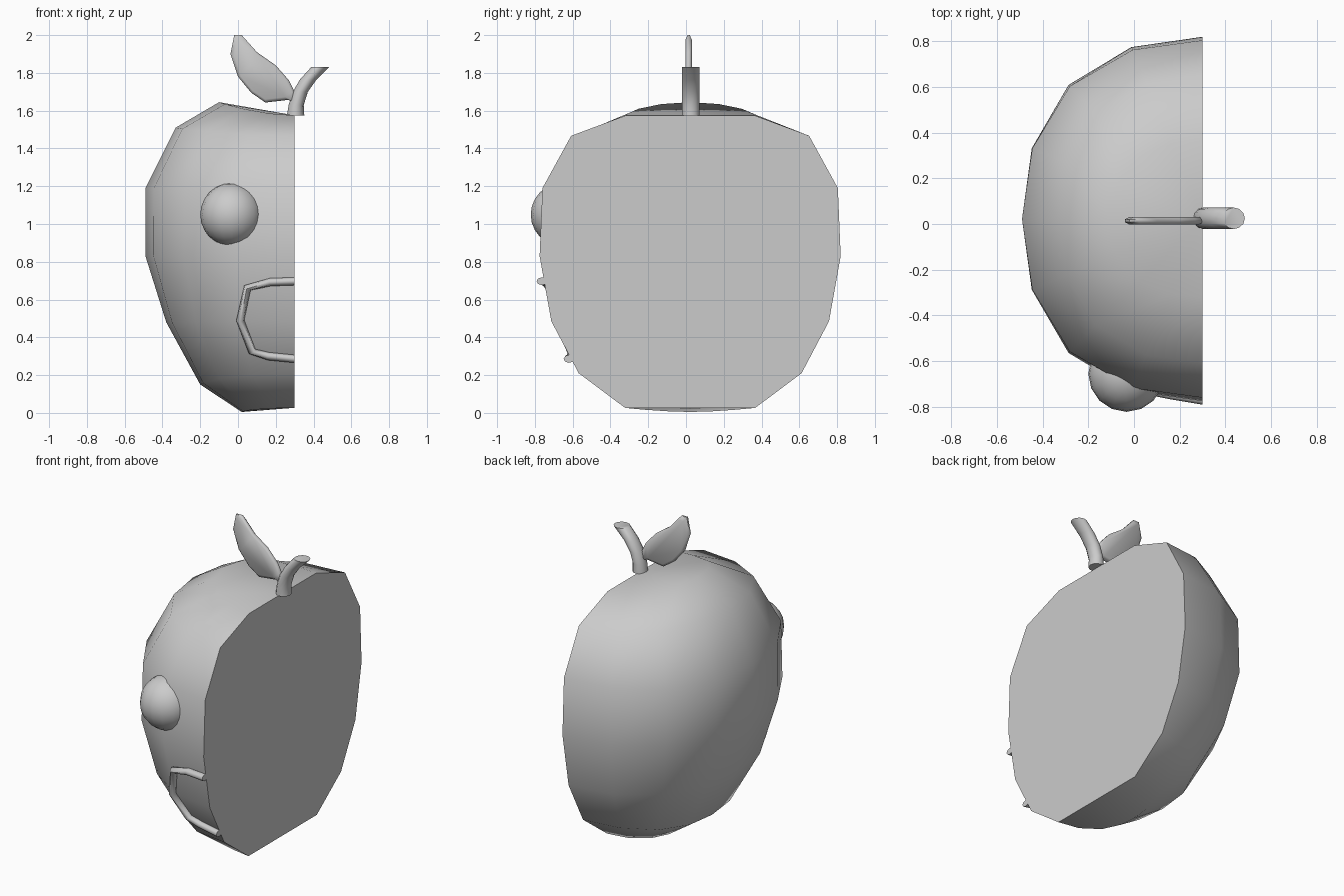
import bpy, bmesh, math
from mathutils import Vector
from mathutils.bvhtree import BVHTree

if "Cube" in bpy.data.objects:
    bpy.data.objects.remove(bpy.data.objects["Cube"])

CX, CY = 0.30, 0.022   # axis of the fruit, lying on the cut plane


def finish(bm, name, angle=40):
    bmesh.ops.recalc_face_normals(bm, faces=bm.faces)
    me = bpy.data.meshes.new(name)
    bm.to_mesh(me)
    ob = bpy.data.objects.new(name, me)
    bpy.context.collection.objects.link(ob)
    smooth(ob, angle)
    return ob


def smooth(ob, angle):
    bpy.ops.object.select_all(action='DESELECT')
    ob.select_set(True)
    bpy.context.view_layer.objects.active = ob
    bpy.ops.object.shade_smooth_by_angle(angle=math.radians(angle))


def bridge(bm, rings, closed):
    for a, b in zip(rings, rings[1:]):
        n = len(a)
        for i in range(n if closed else n - 1):
            j = (i + 1) % n
            bm.faces.new((a[i], a[j], b[j], b[i]))


# Half fruit body: (radius, z) at the cut, (radius, z) at the far side
levels = [(.345, .027, .28, .005), (.59, .21, .50, .15), (.735, .485, .68, .48),
          (.797, .83, .79, .83), (.782, 1.19, .79, 1.19),
          (.63, 1.467, .63, 1.51), (.34, 1.575, .40, 1.645)]
bm = bmesh.new()
rings = []
for r0, z0, r1, z1 in levels:
    ring = []
    for i in range(9):
        a = math.pi / 2 + i * math.pi / 8
        t = math.cos(a) ** 2
        r = (r0 + (r1 - r0) * t) * (1 + .045 * math.sin(2 * a) ** 2)
        ring.append(bm.verts.new((CX + r * math.cos(a), CY + r * math.sin(a),
                                  z0 + (z1 - z0) * t)))
    rings.append(ring)
bridge(bm, rings, False)
bottom = bm.verts.new((CX, CY, .027))
top = bm.verts.new((CX, CY, 1.575))
for ring, pole in ((rings[0], bottom), (rings[-1], top)):
    for i in range(8):
        bm.faces.new((ring[i], ring[i + 1], pole))
# flat cut face
bm.faces.new([r[0] for r in rings] + [top] + [r[-1] for r in reversed(rings)] + [bottom])
bmesh.ops.recalc_face_normals(bm, faces=bm.faces)
surface = BVHTree.FromBMesh(bm)
finish(bm, "fruit_body", 50)
bm.free()

# Eye
bpy.ops.mesh.primitive_uv_sphere_add(segments=16, ring_count=12, radius=.167,
                                     location=(-.033, -.655, 1.05))
eye = bpy.context.object
eye.name = "eye"
smooth(eye, 60)

# Mouth rim: tube laid on the front surface
path = [(.30, .697), (.17, .692), (.05, .662), (.012, .49), (.075, .325), (.16, .300), (.30, .286)]
pts = []
for x, z in path:
    hit = surface.ray_cast(Vector((min(x, .298), -2, z)), Vector((0, 1, 0)))[0]
    pts.append(Vector((x, hit.y - .012, z)))
bm = bmesh.new()
rings = []
for i, p in enumerate(pts):
    t = pts[min(i + 1, len(pts) - 1)] - pts[max(i - 1, 0)]
    if i in (0, len(pts) - 1):
        t = Vector((t.x, 0, 0))
    t.normalize()
    side = t.cross(Vector((0, -1, 0))).normalized()
    out = side.cross(t).normalized()
    rings.append([bm.verts.new(p + side * .021 * math.cos(k * math.pi / 4)
                               + out * .028 * math.sin(k * math.pi / 4)) for k in range(8)])
bridge(bm, rings, True)
bm.faces.new(rings[0])
bm.faces.new(rings[-1])
finish(bm, "mouth_rim", 60)
bm.free()

# Stem: level rings that lean sideways
bm = bmesh.new()
rings = []
for x, z, rx in ((.305, 1.575, .046), (.308, 1.63, .040), (.330, 1.70, .040),
                 (.372, 1.765, .044), (.437, 1.832, .048)):
    rings.append([bm.verts.new((x + rx * math.cos(k * math.pi / 6),
                                .025 + .047 * math.sin(k * math.pi / 6), z)) for k in range(12)])
bridge(bm, rings, True)
bm.faces.new(rings[0])
bm.faces.new(rings[-1])
finish(bm, "stem", 50)
bm.free()

# Leaf: thin plate with a slightly narrower outline on each side
outline = [(.02, 2.0), (-.02, 2.0), (-.04, 1.90), (0, 1.78), (.07, 1.695), (.145, 1.643),
           (.265, 1.657), (.30, 1.64), (.305, 1.69), (.27, 1.76), (.20, 1.84), (.10, 1.91)]
mid = Vector((.13, 1.79))
bm = bmesh.new()
rings = []
for y, s in ((-.003, .88), (.008, 1), (.020, 1), (.031, .88)):
    ring = []
    for x, z in outline:
        q = mid + (Vector((x, z)) - mid) * s
        ring.append(bm.verts.new((q.x, y, q.y)))
    rings.append(ring)
bridge(bm, rings, True)
bm.faces.new(rings[0])
bm.faces.new(rings[-1])
finish(bm, "leaf", 60)
bm.free()
